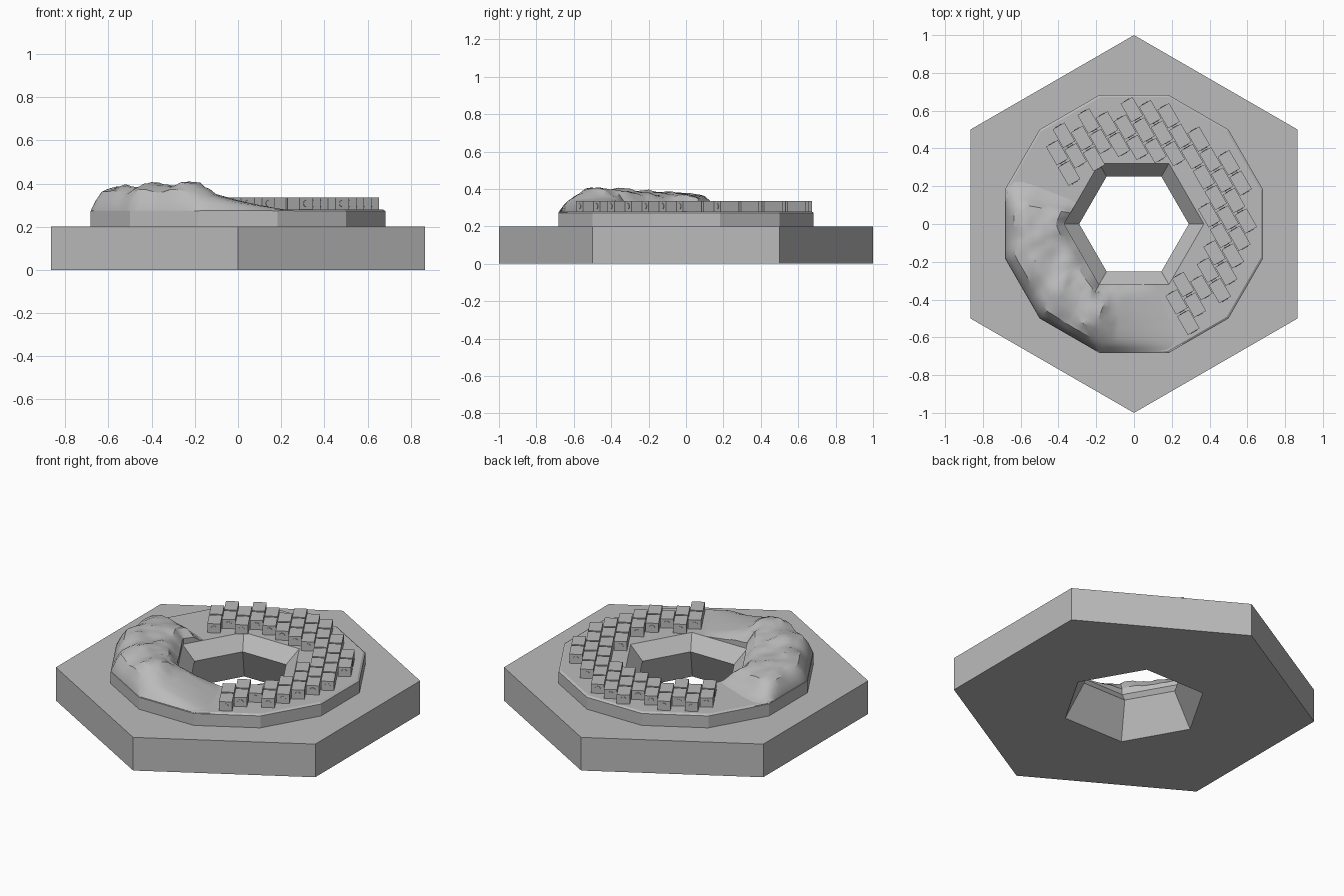
import bpy, bmesh
from math import pi, cos, sin, radians, degrees, atan2, hypot
from mathutils import Matrix, Vector, noise

cube = bpy.data.objects.get("Cube")
if cube:
    bpy.data.objects.remove(cube, do_unlink=True)

grey = bpy.data.materials.new("stone grey")
grey.use_nodes = True
grey.diffuse_color = (0.5, 0.5, 0.5, 1)
grey.node_tree.nodes["Principled BSDF"].inputs["Base Color"].default_value = (0.5, 0.5, 0.5, 1)


def add_object(name, bm):
    bmesh.ops.recalc_face_normals(bm, faces=bm.faces)
    mesh = bpy.data.meshes.new(name)
    bm.to_mesh(mesh)
    bm.free()
    mesh.materials.append(grey)
    obj = bpy.data.objects.new(name, mesh)
    bpy.context.collection.objects.link(obj)
    return obj


def polygon_radius(angle, sides, radius, phase):
    """Distance from the centre to a regular polygon's edge."""
    step = 2 * pi / sides
    return radius * cos(step / 2) / cos((angle - phase) % step - step / 2)


def ring_solid(name, loops):
    """Closed ring through polygon loops of (sides, radius, phase in degrees, z)."""
    bm = bmesh.new()
    count = 24
    rows = []
    for sides, radius, phase, z in loops:
        row = []
        for i in range(count):
            a = 2 * pi * i / count
            r = polygon_radius(a + 1e-7, sides, radius, radians(phase))
            row.append(bm.verts.new((r * cos(a), r * sin(a), z)))
        rows.append(row)
    for j, row in enumerate(rows):
        nxt = rows[(j + 1) % len(rows)]
        for i in range(count):
            k = (i + 1) % count
            bm.faces.new((row[i], row[k], nxt[k], nxt[i]))
    bmesh.ops.dissolve_limit(bm, angle_limit=radians(0.5), verts=bm.verts, edges=bm.edges)
    return add_object(name, bm)


def interpolate(points, x):
    for (x0, y0), (x1, y1) in zip(points, points[1:]):
        if x <= x1:
            return y0 + (y1 - y0) * max(0, (x - x0) / (x1 - x0))
    return points[-1][1]


TOP = 0.28

# Hexagonal base with a hole that widens downward
ring_solid("hex_base", [(6, 0.4, 0, 0), (6, 1, 30, 0), (6, 1, 30, 0.2), (6, 0.29, 0, 0.2)])

# Twelve-sided raised ring with a funnel edge
ring_solid("raised_ring", [(6, 0.29, 0, 0.2), (12, 0.707, 15, 0.2), (12, 0.707, 15, 0.272),
                           (12, 0.695, 15, TOP), (6, 0.37, 0, TOP)])

# Rocky ridge following one side of the ring, with a long foot at the front
ALONG = [(158, 0), (165, 0.03), (171, 0.095), (190, 0.105), (215, 0.105), (238, 0.125),
         (250, 0.115), (258, 0.075), (270, 0.045), (292, 0)]
ACROSS = [(0, 0.35), (0.15, 0.85), (0.4, 1), (0.7, 1), (0.88, 0.75), (1, 0)]
bm = bmesh.new()
rows = []
columns, rings = 44, 14
for i in range(columns + 1):
    deg = 158 + 134 * i / columns
    a = radians(deg)
    inner = polygon_radius(a, 6, 0.37, 0)
    outer = polygon_radius(a, 12, 0.705, radians(15))
    row = []
    for j in range(rings + 1):
        t = j / rings
        r = inner + (outer - inner) * t
        x, y = r * cos(a), r * sin(a)
        h = interpolate(ALONG, deg) * interpolate(ACROSS, t)
        rough = noise.noise(Vector((x * 9, y * 9, 0.3))) + 0.5 * noise.noise(Vector((x * 20, y * 20, 2)))
        h *= 1 + 0.22 * rough * (1 if deg < 258 else 0.2)
        row.append(bm.verts.new((x, y, TOP - 0.004 + h)))
    rows.append(row)
for r0, r1 in zip(rows, rows[1:]):
    for j in range(rings):
        bm.faces.new((r0[j], r0[j + 1], r1[j + 1], r1[j]))
# Skirt down into the ring so the ridge is closed
rim = [e for e in bm.edges if e.is_boundary]
skirt = bmesh.ops.extrude_edge_only(bm, edges=rim)["geom"]
skirt_verts = [v for v in skirt if isinstance(v, bmesh.types.BMVert)]
for v in skirt_verts:
    v.co.z = TOP - 0.012
ridge = add_object("rocky_ridge", bm)
bpy.context.view_layer.objects.active = ridge
ridge.select_set(True)
bpy.ops.object.shade_smooth_by_angle(angle=radians(30))
ridge.select_set(False)

# Paving blocks in a staggered bond, with a round boss on each end
PITCH, LENGTH, HEIGHT = 0.076, 0.125, 0.055
turn = Matrix.Rotation(radians(30), 4, "Z")
bm = bmesh.new()
for column in range(11):
    u = -0.163 + PITCH * column
    for k in range(12):
        v = 0.655 - LENGTH * k - (LENGTH / 2 if column % 2 else 0)
        centre = turn @ Vector((u, v, TOP + HEIGHT / 2))
        angle = degrees(atan2(centre.y, centre.x))
        if not (0.4 < hypot(centre.x, centre.y) < 0.607 and -62 < angle < 143):
            continue
        place = Matrix.Translation(centre) @ turn
        size = Matrix.Diagonal((PITCH - 0.004, LENGTH - 0.012, HEIGHT, 1))
        bmesh.ops.create_cube(bm, size=1, matrix=place @ size)
        for side in (-1, 1):
            boss = Matrix.Translation((0, side * (LENGTH / 2 - 0.006), 0)) @ Matrix.Rotation(pi / 2, 4, "X")
            bmesh.ops.create_cone(bm, cap_ends=True, segments=12, radius1=0.016, radius2=0.016,
                                  depth=0.006, matrix=place @ boss)
add_object("paving_blocks", bm)
